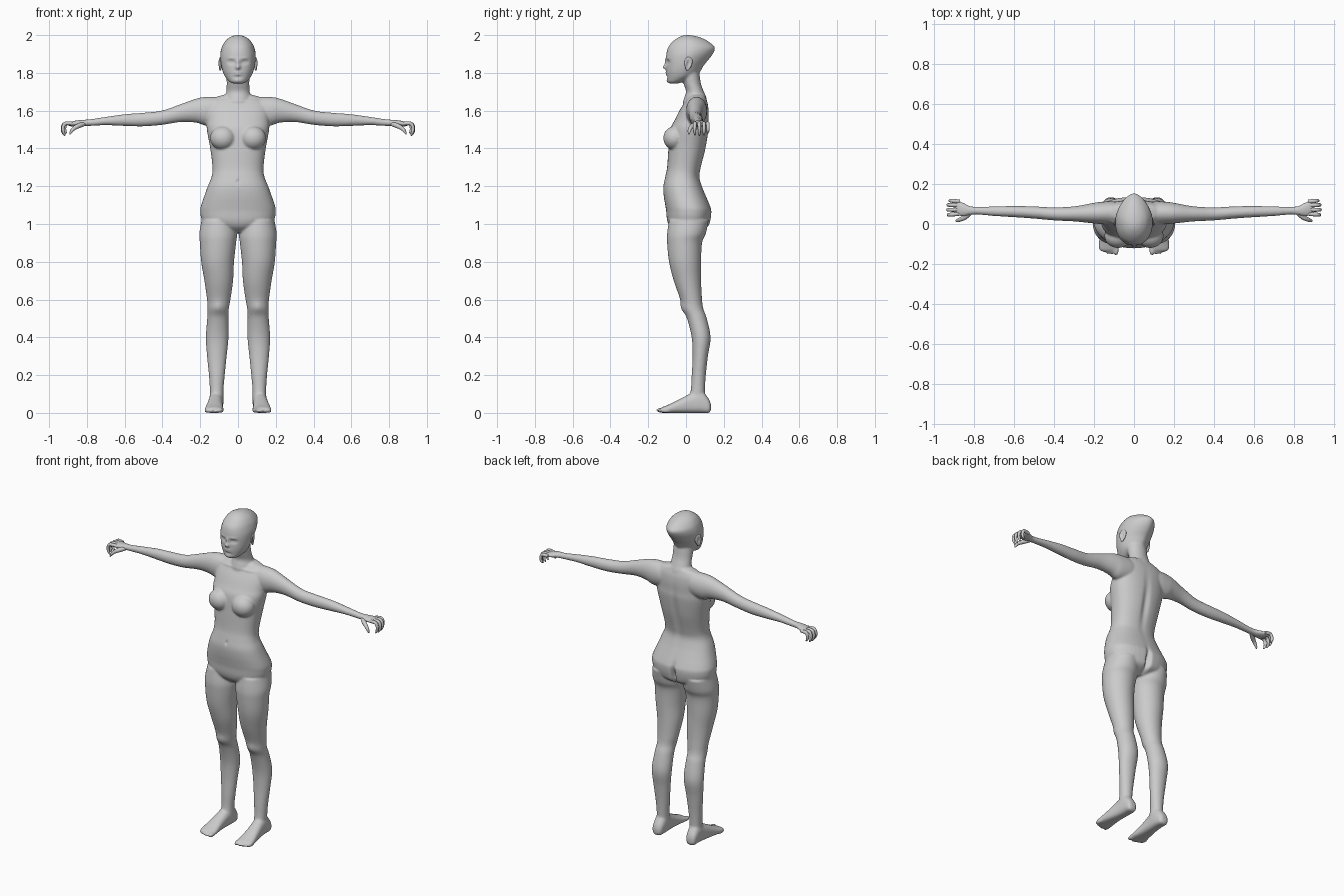
import bpy, bmesh, math
from mathutils import Matrix, Vector

SEG, STEPS = 40, 5
bm = bmesh.new()


def spline(rows):
    """Catmull-Rom interpolation of the section rows."""
    out = []
    for i in range(len(rows) - 1):
        a, b, c, d = (rows[max(i - 1, 0)], rows[i], rows[i + 1], rows[min(i + 2, len(rows) - 1)])
        for k in range(STEPS):
            t = k / STEPS
            out.append([0.5 * (2 * q + (r - p) * t + (2 * p - 5 * q + 4 * r - s) * t * t
                               + (3 * q - p - 3 * r + s) * t ** 3)
                        for p, q, r, s in zip(a, b, c, d)])
    return out + [list(rows[-1])]


def loft(rows, axis='z', side=1, n_low=2.0, n_high=2.0):
    """Rows: position on axis, centre u, half width u, low v, high v."""
    rings = []
    for s, cu, ru, lo, hi in spline(rows):
        ring = []
        for i in range(SEG):
            t = 2 * math.pi * i / SEG
            c, w = math.cos(t), math.sin(t)
            e = 2 / (n_high if w > 0 else n_low)
            u = cu + max(ru, 0.002) * math.copysign(abs(c) ** e, c)
            v = (lo + hi) / 2 + (hi - lo) / 2 * math.copysign(abs(w) ** e, w)
            p = {'z': (u, v, s), 'x': (s, v, u), 'y': (u, s, v)}[axis]
            ring.append(bm.verts.new((p[0] * side, p[1], p[2])))
        rings.append(ring)
    for a, b in zip(rings, rings[1:]):
        for i in range(SEG):
            j = (i + 1) % SEG
            bm.faces.new((a[i], a[j], b[j], b[i]))
    bm.faces.new(rings[0])
    bm.faces.new(rings[-1])


def ball(mesh, centre, radii):
    m = Matrix.Translation(centre) @ Matrix.Diagonal((*radii, 1))
    bmesh.ops.create_uvsphere(mesh, u_segments=28, v_segments=18, radius=1, matrix=m)


# Torso
loft([(.955, 0, .06, -.05, .06), (.985, 0, .14, -.085, .115), (1.02, 0, .19, -.1, .13),
      (1.07, 0, .2, -.105, .135), (1.1, 0, .195, -.11, .126), (1.15, 0, .178, -.118, .105),
      (1.2, 0, .16, -.12, .085), (1.25, 0, .14, -.11, .072), (1.3, 0, .135, -.1, .08),
      (1.4, 0, .147, -.093, .105), (1.5, 0, .165, -.083, .12), (1.55, 0, .165, -.06, .12),
      (1.6, 0, .165, -.035, .12), (1.64, 0, .155, -.01, .115), (1.67, 0, .12, .01, .105),
      (1.685, 0, .07, .02, .1)], n_low=2.3, n_high=2.3)
# Neck
loft([(1.6, 0, .08, -.02, .11), (1.66, 0, .07, -.012, .11), (1.7, 0, .062, 0, .095),
      (1.74, 0, .06, -.012, .08), (1.8, 0, .06, -.03, .07), (1.85, 0, .05, -.03, .06)])
# Head, tapering to a soft point at the back
loft([(1.743, 0, .02, -.085, -.045), (1.75, 0, .042, -.096, -.02), (1.765, 0, .058, -.1, .025),
      (1.785, 0, .072, -.102, .06), (1.81, 0, .082, -.104, .078), (1.84, 0, .089, -.104, .095),
      (1.87, 0, .093, -.106, .12), (1.9, 0, .094, -.104, .142), (1.93, 0, .088, -.097, .154),
      (1.95, 0, .08, -.085, .14), (1.975, 0, .062, -.06, .105), (1.993, 0, .035, -.03, .06),
      (2.0, 0, .008, -.005, .02)], n_low=2.2, n_high=1.65)

for side in (1, -1):
    # Breast
    ball(bm, (side * .08, -.06, 1.455), (.068, .06, .063))
    # Leg
    loft([(1.02, .105, .088, -.09, .12), (.95, .105, .1, -.1, .105), (.9, .106, .096, -.1, .085),
          (.8, .108, .087, -.09, .08), (.7, .102, .076, -.065, .08), (.6, .102, .062, -.03, .085),
          (.55, .105, .056, -.02, .092), (.5, .107, .056, .005, .11), (.4, .11, .06, .03, .13),
          (.3, .112, .052, .035, .116), (.2, .112, .042, .03, .105), (.12, .113, .036, .025, .1),
          (.05, .113, .036, .01, .1)], side=side)
    # Foot
    loft([(.132, .116, .015, .015, .045), (.12, .116, .03, 0, .075), (.08, .115, .037, 0, .12),
          (.03, .118, .038, 0, .105), (-.03, .123, .042, 0, .075), (-.09, .126, .049, 0, .045),
          (-.12, .126, .05, 0, .033), (-.135, .124, .044, .003, .026)],
         axis='y', side=side, n_low=3, n_high=2.2)
    # Toes
    for i in range(5):
        r = .014 if i == 0 else .010
        ball(bm, (side * (.09 + .018 * i + (.004 if i else 0)), -.13 + .003 * i * i / 2, r),
             (r, .028, r))
    # Arm and palm
    loft([(.04, 1.6, .06, 0, .1), (.1, 1.6, .072, 0, .112), (.17, 1.597, .076, 0, .11),
          (.22, 1.6, .064, .005, .102), (.3, 1.588, .048, .013, .088), (.4, 1.563, .038, .018, .083),
          (.5, 1.553, .036, .027, .088), (.6, 1.55, .031, .034, .09), (.7, 1.545, .022, .04, .088),
          (.78, 1.537, .018, .047, .086), (.82, 1.535, .017, .045, .09), (.85, 1.533, .016, .038, .105),
          (.88, 1.53, .013, .042, .118), (.897, 1.527, .009, .048, .114)], axis='x', side=side)

# Fuse the parts into one skin
bmesh.ops.recalc_face_normals(bm, faces=bm.faces)
mesh = bpy.data.meshes.new("body")
bm.to_mesh(mesh)
bm.free()
body = bpy.data.objects.new("body", mesh)
bpy.context.collection.objects.link(body)
remesh = body.modifiers.new("fuse", 'REMESH')
remesh.mode = 'VOXEL'
remesh.voxel_size = .006
soften = body.modifiers.new("soften", 'SMOOTH')
soften.factor, soften.iterations = .5, 6
bpy.context.view_layer.objects.active = body
body.select_set(True)
bpy.ops.object.convert(target='MESH')

# Sculpted details: centre, radii, push along y
pushes = [((0, -.105, 1.83), (.012, .04, .012), -.019),     # nose tip
          ((0, -.105, 1.856), (.009, .04, .018), -.009),    # nose bridge
          ((0, -.1, 1.797), (.021, .04, .010), -.007),      # lips
          ((0, -.1, 1.796), (.022, .04, .003), .004),       # mouth line
          ((0, -.1, 1.778), (.02, .04, .006), .004),        # hollow under lips
          ((0, -.09, 1.758), (.02, .04, .01), -.004),       # chin
          ((0, -.115, 1.225), (.006, .04, .011), .008),     # navel
          ((0, .12, 1.02), (.013, .07, .06), -.032),        # buttock cleft
          ((0, .1, 1.4), (.02, .06, .14), -.011)]           # spine groove
for s in (1, -1):
    pushes += [((s * .035, -.092, 1.857), (.018, .04, .011), .012),   # eye socket
               ((s * .036, -.085, 1.856), (.010, .04, .006), -.006),  # eyeball
               ((s * .034, -.095, 1.878), (.02, .04, .006), -.003),   # brow
               ((s * .075, -.01, 1.65), (.05, .04, .008), -.005),     # collarbone
               ((s * .105, -.025, .56), (.025, .04, .03), -.005)]     # kneecap
for v in body.data.vertices:
    shift = 0
    for c, r, amount in pushes:
        dz = (v.co.z - c[2]) / r[2]
        if abs(dz) < 2.5:
            dx, dy = (v.co.x - c[0]) / r[0], (v.co.y - c[1]) / r[1]
            shift += amount * math.exp(-dx * dx - dy * dy - dz * dz)
    v.co.y += shift
body.data.shade_smooth()


def finger(name, points, radii):
    curve = bpy.data.curves.new(name, 'CURVE')
    curve.dimensions = '3D'
    curve.bevel_depth, curve.bevel_resolution = 1, 4
    curve.use_fill_caps = True
    sp = curve.splines.new('NURBS')
    sp.points.add(len(points) - 1)
    for p, co, r in zip(sp.points, points, radii):
        p.co, p.radius = (*co, 1), r
    sp.order_u, sp.use_endpoint_u, sp.resolution_u = 3, True, 6
    ob = bpy.data.objects.new(name, curve)
    bpy.context.collection.objects.link(ob)
    bpy.ops.object.select_all(action='DESELECT')
    ob.select_set(True)
    bpy.context.view_layer.objects.active = ob
    bpy.ops.object.convert(target='MESH')
    bpy.context.view_layer.objects.active.data.shade_smooth()


for s, label in ((1, "left"), (-1, "right")):
    # Curled fingers
    for i, (y, k) in enumerate([(.051, .95), (.072, 1), (.093, .97), (.112, .8)]):
        pts = [(.87, 1.531), (.89, 1.533), (.87 + .052 * k, 1.533), (.87 + .062 * k, 1.505),
               (.87 + .055 * k, 1.533 - .055 * k), (.87 + .047 * k, 1.533 - .066 * k)]
        finger(f"{label}_finger_{i + 1}",
               [(s * x, y + (y - .08) * (x - .87) * 3, z) for x, z in pts],
               [.009, .0105, .0095, .0085, .0075, .003])
    # Thumb
    finger(f"{label}_thumb",
           [(s * .815, .06, 1.53), (s * .84, .036, 1.522), (s * .868, .022, 1.508),
            (s * .885, .016, 1.488), (s * .89, .015, 1.475)], [.012, .014, .0105, .0085, .003])
    # Ear
    em = bmesh.new()
    ball(em, (0, 0, 0), (.009, .021, .037))
    for v in em.verts:
        v.co.y *= 1 + 8 * v.co.z
        if s * v.co.x > 0:
            v.co.x -= s * .009 * math.exp(-(v.co.y / .01) ** 2 - (v.co.z / .02) ** 2)
    ear_mesh = bpy.data.meshes.new(f"{label}_ear")
    em.to_mesh(ear_mesh)
    em.free()
    ear_mesh.shade_smooth()
    ear = bpy.data.objects.new(f"{label}_ear", ear_mesh)
    ear.location = (s * .093, .012, 1.848)
    ear.rotation_euler = (math.radians(-8), 0, math.radians(s * 18))
    bpy.context.collection.objects.link(ear)
